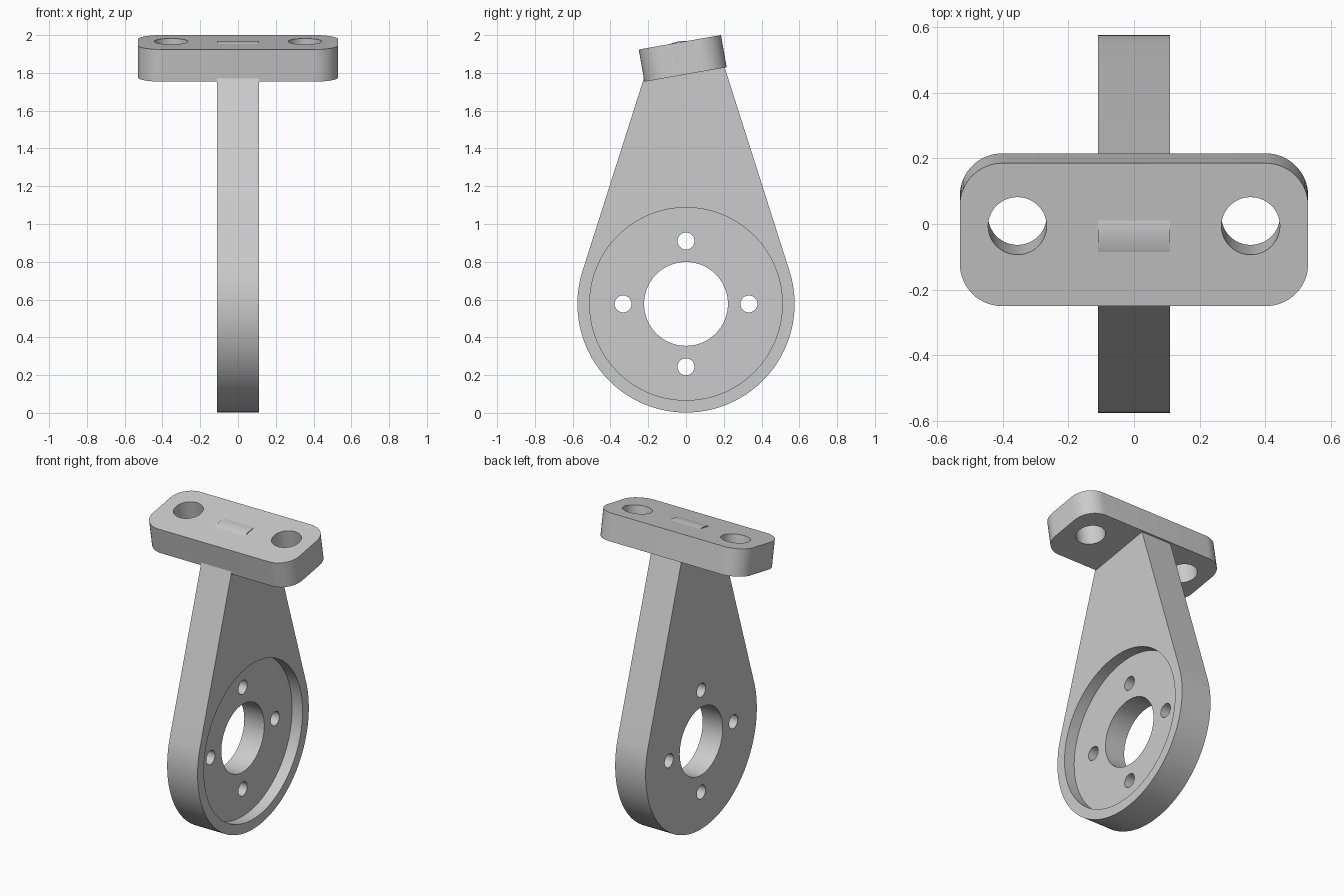
import bpy, bmesh
from math import sin, cos, pi, asin, radians
from mathutils import Matrix, Vector

if "Cube" in bpy.data.objects:
    bpy.data.objects.remove(bpy.data.objects["Cube"])

grey = bpy.data.materials.new("plain_grey")
grey.use_nodes = True
grey.diffuse_color = (0.6, 0.6, 0.6, 1)
grey.node_tree.nodes["Principled BSDF"].inputs["Base Color"].default_value = (0.6, 0.6, 0.6, 1)


def arc(cx, cy, r, start, end, steps):
    return [(cx + r * cos(start + (end - start) * i / steps),
             cy + r * sin(start + (end - start) * i / steps)) for i in range(steps + 1)]


def prism(name, outline, low, high, matrix):
    """Extrude a flat outline from low to high, then place it with a matrix."""
    bm = bmesh.new()
    face = bm.faces.new([bm.verts.new((u, v, low)) for u, v in outline])
    top = bmesh.ops.extrude_face_region(bm, geom=[face])["geom"]
    bmesh.ops.translate(bm, vec=(0, 0, high - low),
                        verts=[g for g in top if isinstance(g, bmesh.types.BMVert)])
    bmesh.ops.recalc_face_normals(bm, faces=bm.faces)
    bm.transform(matrix)
    mesh = bpy.data.meshes.new(name)
    bm.to_mesh(mesh)
    bm.free()
    mesh.materials.append(grey)
    obj = bpy.data.objects.new(name, mesh)
    bpy.context.collection.objects.link(obj)
    return obj


def bore(target, u, v, r, low, high, matrix, steps=64):
    """Cut a round hole or pocket into the target."""
    cutter = prism("cutter", arc(u, v, r, 0, 2 * pi, steps)[:-1], low, high, matrix)
    cutter.hide_render = True
    mod = target.modifiers.new("bore", 'BOOLEAN')
    mod.operation = 'DIFFERENCE'
    mod.solver = 'EXACT'
    mod.object = cutter
    bpy.context.view_layer.objects.active = target
    bpy.ops.object.modifier_apply(modifier=mod.name)
    bpy.data.objects.remove(cutter)


def smooth(obj):
    bpy.ops.object.select_all(action='DESELECT')
    obj.select_set(True)
    bpy.context.view_layer.objects.active = obj
    bpy.ops.object.shade_smooth_by_angle(angle=radians(30))


# Arm: a teardrop outline in the y-z plane, extruded along x
SIDE = Matrix(((0, 0, 1, 0), (1, 0, 0, 0), (0, 1, 0, 0), (0, 0, 0, 1)))
BIG, SMALL, HUB, TIP = 0.575, 0.2185, 0.577, 1.7515
HALF = 0.11
tilt = asin((BIG - SMALL) / (TIP - HUB))
outline = (arc(0, TIP, SMALL, tilt, pi - tilt, 48)
           + arc(0, HUB, BIG, pi - tilt, 2 * pi + tilt, 96))
arm = prism("arm", outline, -HALF, HALF, SIDE)

# Round pocket on one side, centre bore and four bolt holes
bore(arm, 0, HUB, 0.51, HALF - 0.075, HALF + 0.1, SIDE, 96)
bore(arm, 0, HUB, 0.222, -0.3, 0.3, SIDE)
for k in range(4):
    a = k * pi / 2
    bore(arm, 0.333 * cos(a), HUB + 0.333 * sin(a), 0.045, -0.3, 0.3, SIDE, 32)
smooth(arm)

# Mounting plate: rounded rectangle, tilted forward
LONG, WIDE, THICK, ROUND = 0.53, 0.221, 0.173, 0.13
PLATE = Matrix.Translation((0, -0.0325, 1.962)) @ Matrix.Rotation(radians(10), 4, 'X')
corners = [(1, 1), (-1, 1), (-1, -1), (1, -1)]
outline = []
for k, (sx, sy) in enumerate(corners):
    outline += arc(sx * (LONG - ROUND), sy * (WIDE - ROUND), ROUND,
                   k * pi / 2, (k + 1) * pi / 2, 16)
plate = prism("mounting_plate", outline, -THICK, 0, PLATE)
for side in (-1, 1):
    bore(plate, side * 0.355, 0.027, 0.089, -0.4, 0.2, PLATE)
smooth(plate)
